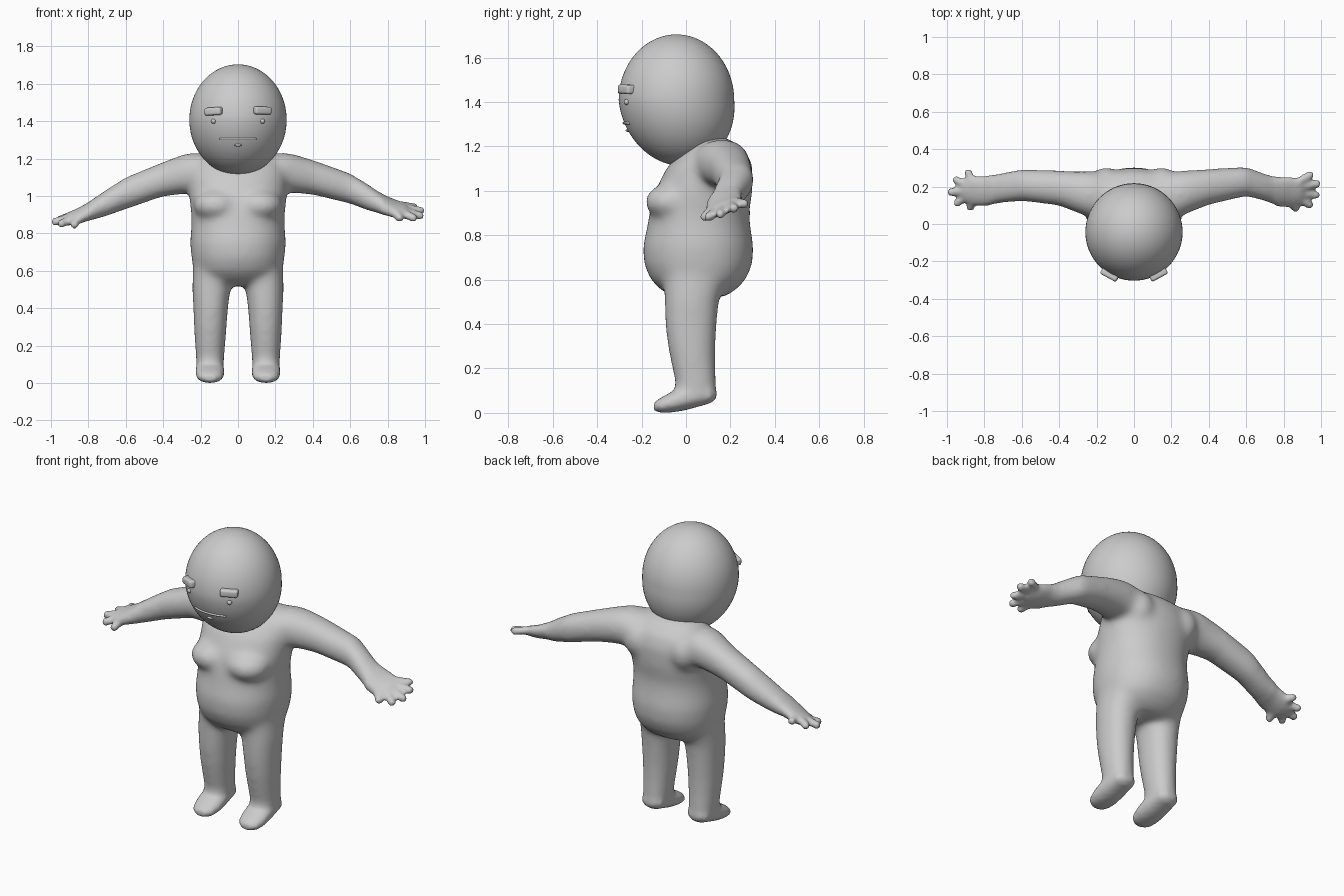
import bpy, bmesh, math
from mathutils import Vector, Matrix

cube = bpy.data.objects.get("Cube")
if cube:
    bpy.data.objects.remove(cube, do_unlink=True)

GREY = (0.6, 0.6, 0.6, 1)
clay = bpy.data.materials.new("clay_grey")
clay.use_nodes = True
clay.diffuse_color = GREY
clay.node_tree.nodes["Principled BSDF"].inputs["Base Color"].default_value = GREY


def finish(name, bm):
    bmesh.ops.recalc_face_normals(bm, faces=bm.faces)
    for f in bm.faces:
        f.smooth = True
    mesh = bpy.data.meshes.new(name)
    bm.to_mesh(mesh)
    bm.free()
    mesh.materials.append(clay)
    obj = bpy.data.objects.new(name, mesh)
    bpy.context.collection.objects.link(obj)
    return obj


def loft(bm, axis, rings, n=28):
    """Capped tube: rings are (centre, radius_a, radius_b, tilt) across an axis."""
    a, b = [i for i in range(3) if i != axis]
    soft = lambda t: math.copysign(abs(t) ** 0.92, t)
    loops = []
    for centre, ra, rb, tilt in rings:
        loop = []
        for k in range(n):
            t = math.tau * k / n
            p = Vector(centre)
            p[a] += ra * soft(math.cos(t))
            p[b] += rb * soft(math.sin(t)) + tilt * ra * math.cos(t)
            loop.append(bm.verts.new(p))
        loops.append(loop)
    for p, q in zip(loops, loops[1:]):
        for k in range(n):
            j = (k + 1) % n
            bm.faces.new((p[k], p[j], q[j], q[k]))
    bm.faces.new(loops[0])
    bm.faces.new(loops[-1])


def ellipsoid(bm, centre, size):
    m = Matrix.Translation(centre) @ Matrix.Diagonal((*size, 1))
    bmesh.ops.create_uvsphere(bm, u_segments=32, v_segments=20, radius=1, matrix=m)


def capsule(bm, start, end, r):
    start, end = Vector(start), Vector(end)
    d = end - start
    m = Matrix.Translation((start + end) / 2) @ d.to_track_quat("Z", "Y").to_matrix().to_4x4()
    bmesh.ops.create_cone(bm, cap_ends=True, segments=14, radius1=r, radius2=r,
                          depth=d.length, matrix=m)
    for p in (start, end):
        ellipsoid(bm, p, (r, r, r))


body = bmesh.new()

# Torso: height, front, back, half width
TORSO = [(.52, -.05, .17, .12), (.55, -.11, .22, .20), (.60, -.16, .27, .235),
         (.67, -.19, .30, .25), (.75, -.195, .305, .257), (.84, -.175, .29, .25),
         (.90, -.165, .285, .25), (1.0, -.14, .30, .262), (1.1, -.09, .30, .265),
         (1.17, -.03, .275, .25), (1.22, .03, .22, .20), (1.245, .09, .16, .09)]
loft(body, 2, [((0, (f + b) / 2, z), w, (b - f) / 2, 0) for z, f, b, w in TORSO])

# Legs: height, front, back, inner, outer.  Feet: y, height, half width, half height
LEG = [(.66, -.1, .2, .03, .24), (.5, -.098, .148, .04, .245), (.4, -.095, .14, .053, .24),
       (.3, -.083, .133, .06, .236), (.2, -.063, .133, .068, .23),
       (.13, -.048, .138, .073, .226), (.07, -.05, .13, .08, .22)]
FOOT = [(.138, .085, .03, .02), (.11, .085, .065, .042), (0, .07, .077, .058),
        (-.06, .05, .077, .048), (-.115, .034, .066, .034), (-.145, .028, .035, .018)]
for s in (-1, 1):
    loft(body, 2, [((s * (i + o) / 2, (f + b) / 2, z), (o - i) / 2, (b - f) / 2, 0)
                   for z, f, b, i, o in LEG])
    loft(body, 1, [((s * .15, y, z), w, h, 0) for y, z, w, h in FOOT])
    # Chest
    ellipsoid(body, (s * .115, -.065, .95), (.125, .12, .085))
    # Shoulder blades
    ellipsoid(body, (s * .15, .2, 1.09), (.09, .105, .11))

# Arms: x, y, z, half depth, half height, hand tilt
SHOULDER = [(.12, .16, 1.12, .10, .10, 0), (.24, .16, 1.125, .125, .108, 0)]
LEFT_ARM = [(.3, .175, 1.12, .113, .104, 0), (.4, .198, 1.1, .097, .094, 0),
            (.6, .228, 1.04, .08, .083, 0), (.7, .195, .99, .075, .072, .1),
            (.77, .172, .957, .08, .052, .25), (.84, .17, .932, .083, .04, .35),
            (.9, .17, .92, .068, .03, .4)]
RIGHT_ARM = [(-.3, .17, 1.115, .112, .106, 0), (-.4, .192, 1.09, .095, .093, 0),
             (-.6, .208, 1.015, .086, .087, 0), (-.72, .19, .955, .082, .07, .05),
             (-.8, .175, .917, .08, .048, .15), (-.87, .177, .887, .08, .038, .22),
             (-.92, .18, .875, .06, .03, .25)]
mirrored = [(-r[0], *r[1:]) for r in SHOULDER]
for arm in (SHOULDER + LEFT_ARM, mirrored + RIGHT_ARM):
    loft(body, 0, [((x, y, z), d, h, t) for x, y, z, d, h, t in arm])

# Fingers: base and tip
FINGERS = [((.87, .22, .95), (.94, .262, .942)), ((.89, .2, .935), (.978, .215, .922)),
           ((.89, .17, .92), (.973, .155, .895)), ((.88, .14, .91), (.938, .102, .882)),
           ((.83, .12, .92), (.865, .085, .882)),
           ((-.87, .22, .90), (-.885, .273, .9)), ((-.9, .21, .89), (-.95, .235, .876)),
           ((-.9, .18, .885), (-.978, .17, .862)), ((-.9, .15, .87), (-.945, .112, .852)),
           ((-.86, .12, .87), (-.875, .09, .847))]
for base, tip in FINGERS:
    capsule(body, base, tip, .023)

# Fuse the body into one skin, then relax the joins
rough = finish("body_rough", body)
remesh = rough.modifiers.new("fuse", "REMESH")
remesh.mode = "VOXEL"
remesh.voxel_size = .011
fused = bpy.data.meshes.new_from_object(
    rough.evaluated_get(bpy.context.evaluated_depsgraph_get()))
bpy.data.objects.remove(rough, do_unlink=True)
skin = bmesh.new()
skin.from_mesh(fused)
bpy.data.meshes.remove(fused)
soft_part = [v for v in skin.verts if abs(v.co.x) < .76 and v.co.z > .1]
for i in range(22):
    bmesh.ops.smooth_vert(skin, verts=soft_part, factor=.5,
                          use_axis_x=True, use_axis_y=True, use_axis_z=True)
for i in range(4):
    bmesh.ops.smooth_vert(skin, verts=skin.verts, factor=.5,
                          use_axis_x=True, use_axis_y=True, use_axis_z=True)
finish("body", skin)

# Head: egg leaning back a little under the face
HEAD = Vector((0, -.043, 1.408))
SIZE = Vector((.26, .26, .296))


def lean(z):
    return .09 * max(0, HEAD.z - z)


def face_point(x, z):
    k = 1 - (x / SIZE.x) ** 2 - ((z - HEAD.z) / SIZE.z) ** 2
    return Vector((x, HEAD.y - SIZE.y * math.sqrt(k) + lean(z), z))


head = bmesh.new()
bmesh.ops.create_uvsphere(head, u_segments=64, v_segments=40, radius=1,
                          matrix=Matrix.Translation(HEAD) @ Matrix.Diagonal((*SIZE, 1)))
for v in head.verts:
    v.co.y += lean(v.co.z)
finish("head", head)

# Eyebrows and eyes
for s, side, z, roll in ((-1, "right", 1.453, -.06), (1, "left", 1.457, .03)):
    brow = bmesh.new()
    m = (Matrix.Translation(face_point(s * .128, z)) @ Matrix.Rotation(s * .5, 4, "Z")
         @ Matrix.Rotation(roll, 4, "Y") @ Matrix.Diagonal((.098, .05, .042, 1)))
    bmesh.ops.create_cube(brow, size=1, matrix=m)
    bmesh.ops.bevel(brow, geom=brow.edges[:], offset=.012, segments=4,
                    profile=.5, affect="EDGES")
    finish(side + "_eyebrow", brow)
    eye = bmesh.new()
    ellipsoid(eye, face_point(s * .131, 1.4), (.013, .013, .013))
    finish(side + "_eye", eye)

# Mouth and lower lip
mouth = bmesh.new()
xs = [-.1 + .2 * i / 12 for i in range(13)]
loft(mouth, 0, [(face_point(x, 1.305), .008, .006, 0) for x in xs], 12)
finish("mouth", mouth)
lip = bmesh.new()
ellipsoid(lip, face_point(0, 1.272), (.02, .01, .007))
finish("lower_lip", lip)
